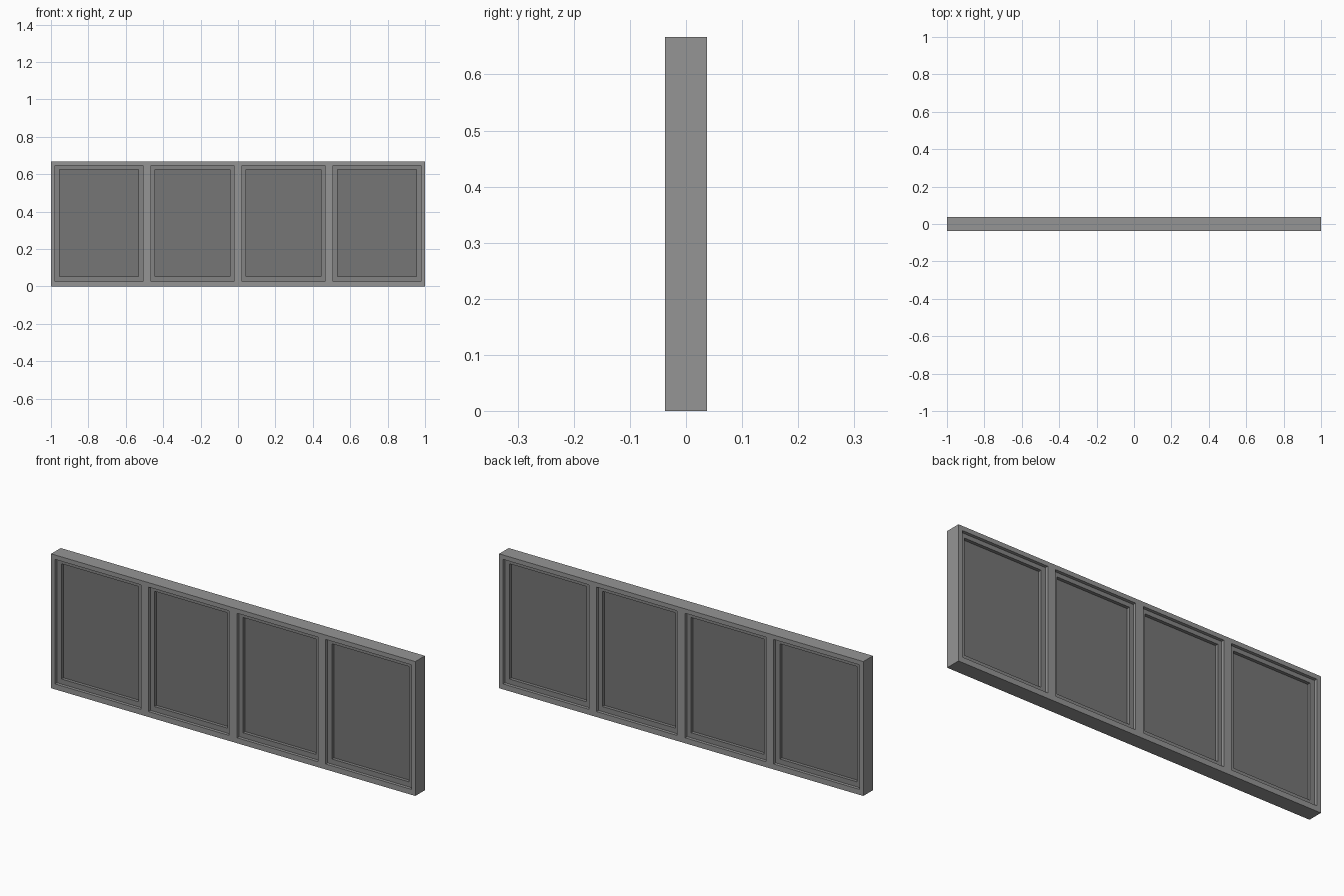
import bpy

if "Cube" in bpy.data.objects:
    bpy.data.objects.remove(bpy.data.objects["Cube"])

W, H, D = 1.0, 0.667, 0.0375          # half width, height, half depth
Z0, Z1 = 0.027, 0.645                 # opening bottom and top


def material(name, v):
    m = bpy.data.materials.new(name)
    m.diffuse_color = (v, v, v, 1)
    m.use_nodes = True
    m.node_tree.nodes["Principled BSDF"].inputs["Base Color"].default_value = m.diffuse_color
    return m


frame_grey = material("frame grey", 0.30)
sash_grey = material("sash grey", 0.23)
pane_grey = material("pane dark grey", 0.18)


def box(name, x0, x1, z0, z1, half_depth, mat):
    bpy.ops.mesh.primitive_cube_add(size=1, location=((x0 + x1) / 2, 0, (z0 + z1) / 2))
    o = bpy.context.object
    o.name = name
    o.scale = (x1 - x0, 2 * half_depth, z1 - z0)
    bpy.ops.object.transform_apply(location=False, rotation=False, scale=True)
    o.data.materials.append(mat)


# outer frame rails and uprights
box("bottom_rail", -W, W, 0, Z0, D, frame_grey)
box("top_rail", -W, W, Z1, H, D, frame_grey)
box("centre_mullion", -0.022, 0.022, Z0, Z1, D, frame_grey)
for s, side in ((-1, "left"), (1, "right")):
    for name, a, b in (("jamb", 0.978, 1.0), ("mullion", 0.465, 0.507)):
        x0, x1 = sorted((s * a, s * b))
        box(f"{side}_{name}", x0, x1, Z0, Z1, D, frame_grey)

    # recessed sash ring with a thin pane in each opening
    for tag, a, b, t in (("inner", 0.022, 0.465, 0.021), ("outer", 0.507, 0.978, 0.024)):
        x0, x1 = sorted((s * a, s * b))
        n = f"{side}_{tag}"
        sd = 0.022
        zb, zt = Z0 + 0.025, Z1 - 0.021
        box(n + "_sash_bottom", x0, x1, Z0, zb, sd, sash_grey)
        box(n + "_sash_top", x0, x1, zt, Z1, sd, sash_grey)
        box(n + "_sash_left", x0, x0 + t, zb, zt, sd, sash_grey)
        box(n + "_sash_right", x1 - t, x1, zb, zt, sd, sash_grey)
        box(n + "_pane", x0 + t, x1 - t, zb, zt, 0.006, pane_grey)
